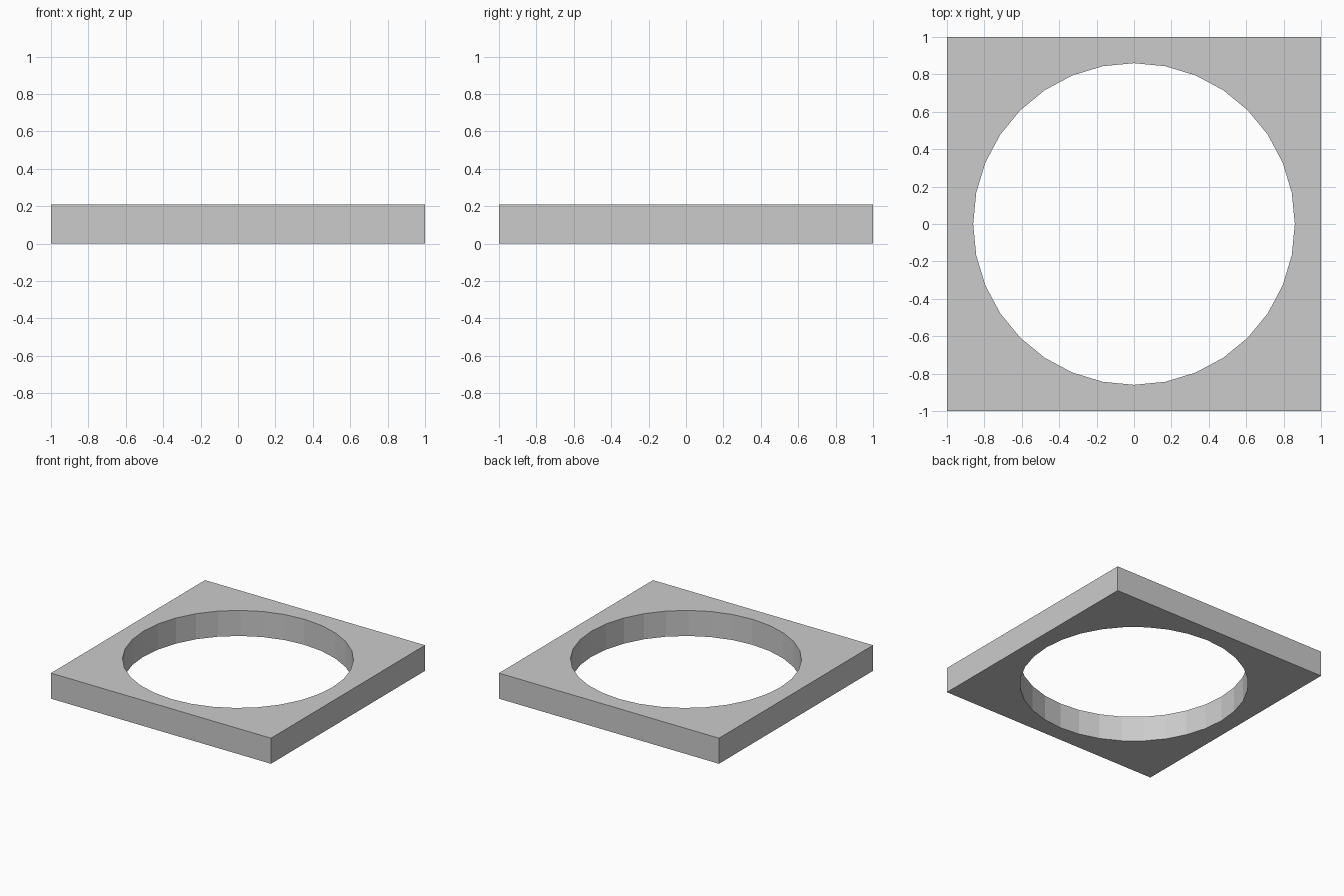
import bpy, bmesh, math

if "Cube" in bpy.data.objects:
    bpy.data.objects.remove(bpy.data.objects["Cube"])

SIDES, RADIUS, HALF, HEIGHT = 32, 0.86, 1.0, 0.21

bm = bmesh.new()

# Flat square with a round opening: each hole point is paired with a point on the square's edge
inner, outer = [], []
for i in range(SIDES):
    a = 2 * math.pi * i / SIDES
    c, s = math.cos(a), math.sin(a)
    k = HALF / max(abs(c), abs(s))
    inner.append(bm.verts.new((RADIUS * c, RADIUS * s, 0)))
    outer.append(bm.verts.new((k * c, k * s, 0)))
for i in range(SIDES):
    j = (i + 1) % SIDES
    bm.faces.new((inner[i], outer[i], outer[j], inner[j]))

# Thicken upward, keeping the bottom face
ext = bmesh.ops.extrude_face_region(bm, geom=bm.faces[:], use_keep_orig=True)
top = [g for g in ext["geom"] if isinstance(g, bmesh.types.BMVert)]
bmesh.ops.translate(bm, verts=top, vec=(0, 0, HEIGHT))
bmesh.ops.recalc_face_normals(bm, faces=bm.faces[:])

mesh = bpy.data.meshes.new("square_frame")
bm.to_mesh(mesh)
bm.free()
bpy.context.collection.objects.link(bpy.data.objects.new("square_frame", mesh))
